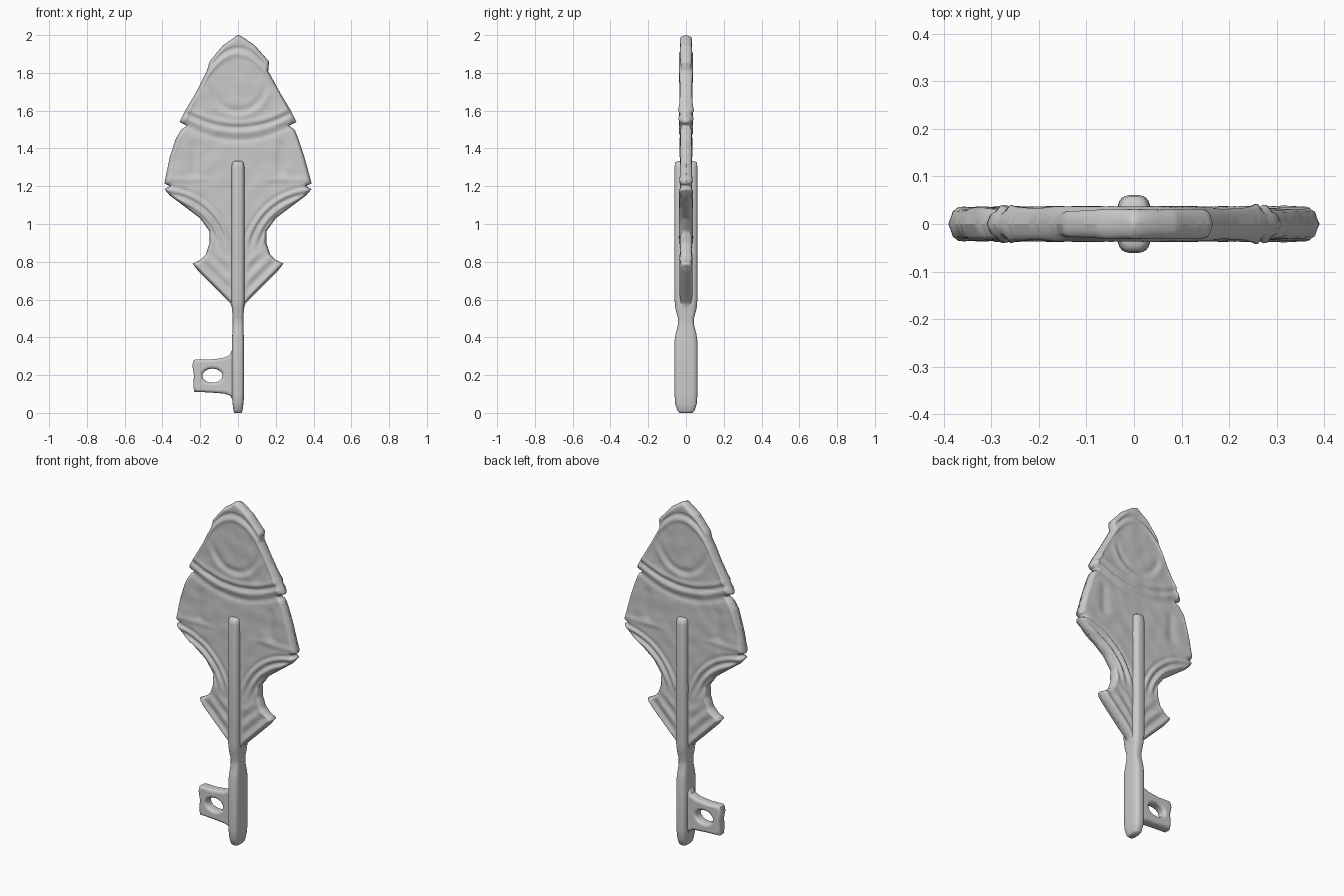
import bpy, bmesh, math
from mathutils import Vector, noise
from mathutils.geometry import intersect_point_line

cube = bpy.data.objects.get("Cube")
if cube:
    bpy.data.objects.remove(cube, do_unlink=True)

metal = bpy.data.materials.new("plain_grey")
metal.use_nodes = True
grey = (0.6, 0.6, 0.6, 1)
metal.diffuse_color = grey
metal.node_tree.nodes["Principled BSDF"].inputs["Base Color"].default_value = grey


def finish(name, bm):
    """Turn a bmesh into a smooth, coloured object."""
    bmesh.ops.remove_doubles(bm, verts=bm.verts, dist=0.00001)
    bmesh.ops.recalc_face_normals(bm, faces=bm.faces)
    for face in bm.faces:
        face.smooth = True
    mesh = bpy.data.meshes.new(name)
    bm.to_mesh(mesh)
    bm.free()
    mesh.materials.append(metal)
    obj = bpy.data.objects.new(name, mesh)
    bpy.context.collection.objects.link(obj)
    return obj


def sample(rows, z):
    """Interpolate the values of a profile at a height."""
    for low, high in zip(rows, rows[1:]):
        if z <= high[0]:
            t = (z - low[0]) / (high[0] - low[0])
            return [a + (b - a) * t for a, b in zip(low[1:], high[1:])]
    return rows[-1][1:]


def bump(distance, width):
    return math.exp(-(distance / width) ** 2)


def fade(value, start, end):
    t = max(0, min(1, (value - start) / (end - start)))
    return t * t * (3 - 2 * t)


# Blade outline: height, left edge, right edge
outline = [
    (.55, -.03, .03), (.58, -.04, .04), (.66, -.12, .12), (.75, -.21, .21),
    (.79, -.24, .24), (.81, -.2, .2), (.84, -.17, .17), (.9, -.15, .15),
    (.96, -.15, .15), (1.03, -.2, .2), (1.15, -.36, .36), (1.185, -.39, .39),
    (1.2, -.36, .36), (1.215, -.39, .39), (1.36, -.36, .35), (1.45, -.33, .32),
    (1.5, -.3, .3), (1.52, -.27, .27), (1.54, -.31, .31), (1.6, -.28, .28),
    (1.7, -.22, .22), (1.81, -.165, .16), (1.86, -.15, .165), (1.91, -.11, .12),
    (1.945, -.08, .09), (1.98, -.03, .04), (2, -.005, .005)]
border = ([Vector((l, r_z, 0)) for r_z, l, r in outline]
          + [Vector((r, r_z, 0)) for r_z, l, r in reversed(outline)])


def edge_distance(x, z):
    point, best = Vector((x, z, 0)), 1
    for a, b in zip(border, border[1:]):
        near, t = intersect_point_line(point, a, b)
        near = a.lerp(b, max(0, min(1, t)))
        best = min(best, (near - point).length)
    return best


def relief(x, z):
    """Carved ridges and grooves on the blade face."""
    ax = abs(x)
    # Arched rim under the tip
    arch = z - 1.9 + 4.5 * x * x
    h = .006 * bump(arch, .014) - .007 * bump(arch - .03, .012)
    # Round hollow
    ring = math.hypot(x, z - 1.74) - .14
    h -= .006 * bump(ring, .016) * fade(-z, -1.75, -1.66)
    h += .004 * bump(ring - .03, .016) * fade(-z, -1.75, -1.66)
    # Sagging bands
    sag = z - x * x
    h += .006 * bump(sag - 1.535, .013) + .006 * bump(sag - 1.485, .013)
    h -= .006 * bump(sag - 1.51, .011) + .006 * bump(sag - 1.445, .014)
    # Side panels
    middle = fade(z, 1.24, 1.28) * fade(-z, -1.46, -1.4)
    h -= .006 * bump(ax - .23, .025) * middle
    h += .004 * bump(z - 1.235, .014) * fade(ax, .1, .2)
    # Swept feather ridges
    sweep = math.hypot(ax - .4, z - .82)
    wing = fade(sweep, .2, .25) * fade(-sweep, -.4, -.37) * fade(z, .86, .96)
    h += .006 * math.cos(math.tau * (sweep - .36) / .042) * wing
    # Diagonal ridges on the lower barbs
    barb = fade(-z, -.88, -.8) * fade(ax, .03, .07)
    h += .004 * math.sin(math.tau * (z - ax) / .09) * barb
    return h + .003 * noise.noise(Vector((x * 14, z * 14, 0)))


# Blade: two carved faces meeting along a rounded edge
heights = sorted({round(r[0], 3) for r in outline}
                 | {round(.55 + i * .01, 3) for i in range(146)})
steps = 56
blade = bmesh.new()
grids = {1: [], -1: []}
for z in heights:
    left, right = sample(outline, z)
    rows = {1: [], -1: []}
    for i in range(steps + 1):
        t = 2 * i / steps - 1
        u = .6 * t + .4 * math.sin(t * math.pi / 2)
        x = (left + right) / 2 + u * (right - left) / 2
        d = min(edge_distance(x, z) / .018, 1)
        half = math.sqrt(max(0, 1 - (1 - d) ** 2)) * (.031 + relief(x, z) * d)
        for side in rows:
            rows[side].append(blade.verts.new((x, side * half, z)))
    for side in rows:
        grids[side].append(rows[side])
for grid in grids.values():
    for low, high in zip(grid, grid[1:]):
        for i in range(steps):
            blade.faces.new((low[i], low[i + 1], high[i + 1], high[i]))
# Close the bottom and top rows
for k in (0, -1):
    for i in range(steps):
        a, b = grids[1][k], grids[-1][k]
        blade.faces.new((a[i], a[i + 1], b[i + 1], b[i]))
finish("blade", blade)

# Shaft: rounded box section swept up a profile of height, half width, half depth
profile = [
    (0, .018, .035), (.01, .024, .045), (.05, .029, .058), (.1, .033, .061),
    (.38, .033, .061), (.42, .03, .055), (.47, .028, .042), (.5, .028, .042),
    (.55, .032, .056), (.6, .036, .061), (1.3, .035, .061), (1.325, .031, .058),
    (1.333, .022, .045)]
shaft = bmesh.new()
sides = 24
rings = []
for z, hx, hy in profile:
    ring = []
    for i in range(sides):
        a = math.tau * (i + .5) / sides
        c, s = math.cos(a), math.sin(a)
        ring.append(shaft.verts.new((math.copysign(abs(c) ** .65, c) * hx,
                                     math.copysign(abs(s) ** .5, s) * hy, z)))
    rings.append(ring)
for low, high in zip(rings, rings[1:]):
    for i in range(sides):
        j = (i + 1) % sides
        shaft.faces.new((low[i], low[j], high[j], high[i]))
shaft.faces.new(rings[0])
shaft.faces.new(rings[-1])
finish("shaft", shaft)

# Key tooth: bevelled plate with an oval hole
tab = [(0, .05), (-.025, .06), (-.04, .09), (-.07, .102), (-.15, .108),
       (-.232, .112), (-.237, .15), (-.233, .2), (-.242, .25), (-.235, .278),
       (-.22, .284), (-.15, .282), (-.08, .29), (-.045, .305), (-.028, .34), (0, .35)]
hole = [(-.135 + .053 * math.cos(math.tau * i / 32),
         .197 + .037 * math.sin(math.tau * i / 32)) for i in range(32)]
curve = bpy.data.curves.new("key_tooth", "CURVE")
curve.dimensions = "2D"
curve.fill_mode = "BOTH"
curve.extrude = .014
curve.bevel_depth = .016
curve.offset = -.016
curve.bevel_resolution = 3
for points in (tab, hole):
    spline = curve.splines.new("POLY")
    spline.points.add(len(points) - 1)
    for target, (x, z) in zip(spline.points, points):
        target.co = (x, z, 0, 1)
    spline.use_cyclic_u = True
curve.materials.append(metal)
tooth = bpy.data.objects.new("key_tooth", curve)
tooth.rotation_euler.x = math.pi / 2
bpy.context.collection.objects.link(tooth)
bpy.ops.object.select_all(action="DESELECT")
tooth.select_set(True)
bpy.context.view_layer.objects.active = tooth
bpy.ops.object.convert(target="MESH")
bpy.ops.object.shade_smooth_by_angle(angle=math.radians(40))
